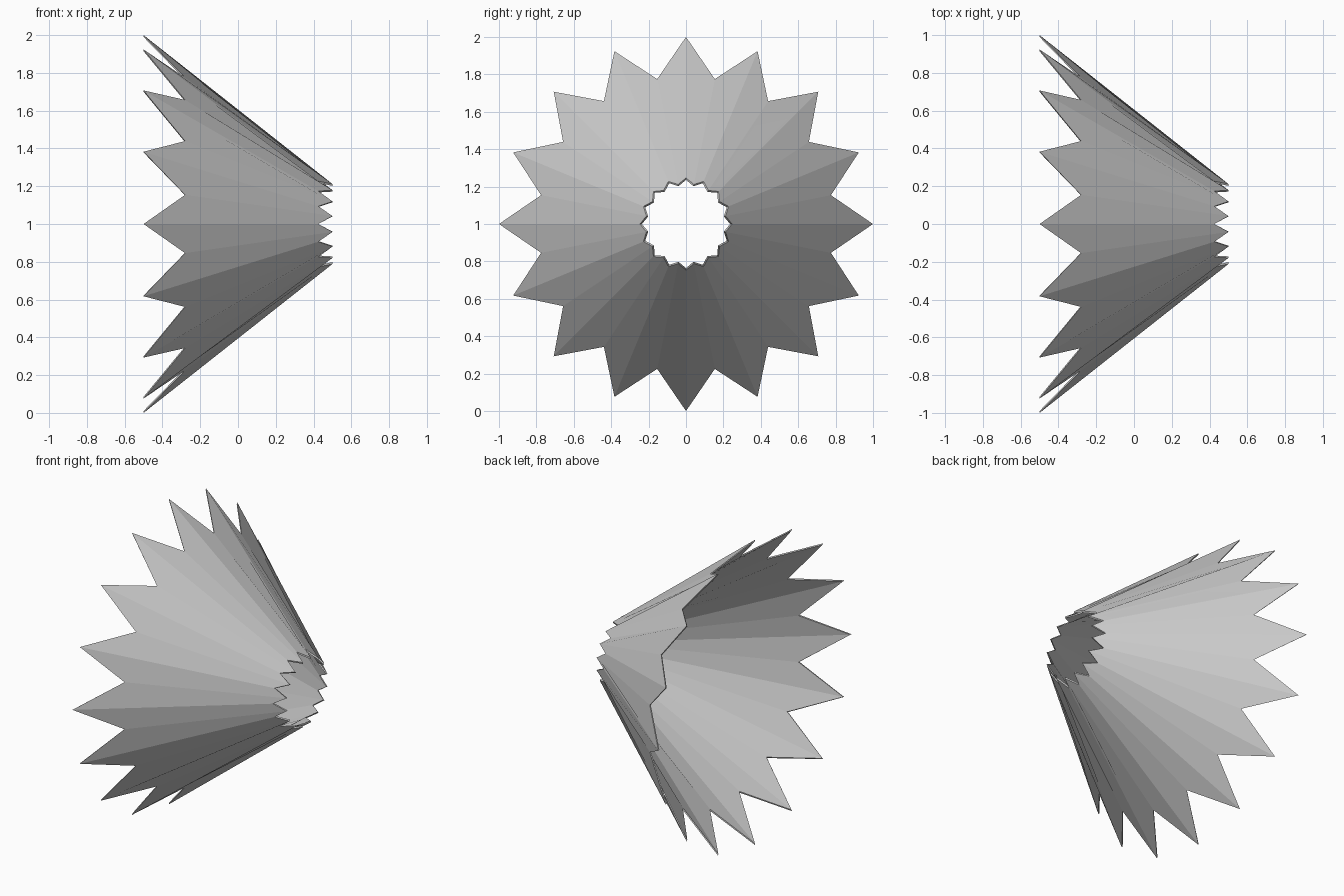
import bpy, bmesh
from math import sin, cos, pi

if "Cube" in bpy.data.objects:
    bpy.data.objects.remove(bpy.data.objects["Cube"])

POINTS = 16
WALL = 0.01

# (x, radius) at the spike angles and at the gap angles
SPIKE_WIDE, SPIKE_NARROW = (-0.5, 1.0), (0.425, 0.246)
GAP_WIDE, GAP_NARROW = (-0.28, 0.79), (0.5, 0.216)


def ring(bm, spike, gap, inset):
    """Zigzag ring around the x axis, alternating spike and gap points."""
    verts = []
    for i in range(POINTS * 2):
        x, r = gap if i % 2 else spike
        a = pi * i / POINTS
        r -= inset
        verts.append(bm.verts.new((x, r * sin(a), 1 + r * cos(a))))
    return verts


# Pleated cone shell: outer skin, narrow rim, inner skin, wide rim
bm = bmesh.new()
rings = [
    ring(bm, SPIKE_WIDE, GAP_WIDE, 0),
    ring(bm, SPIKE_NARROW, GAP_NARROW, 0),
    ring(bm, SPIKE_NARROW, GAP_NARROW, WALL),
    ring(bm, SPIKE_WIDE, GAP_WIDE, WALL),
]
n = POINTS * 2
for k in range(4):
    a, b = rings[k], rings[(k + 1) % 4]
    for i in range(n):
        j = (i + 1) % n
        bm.faces.new((a[i], a[j], b[j], b[i]))
bmesh.ops.recalc_face_normals(bm, faces=bm.faces)

mesh = bpy.data.meshes.new("spiked_cone")
bm.to_mesh(mesh)
bm.free()
bpy.context.collection.objects.link(bpy.data.objects.new("spiked_cone", mesh))
